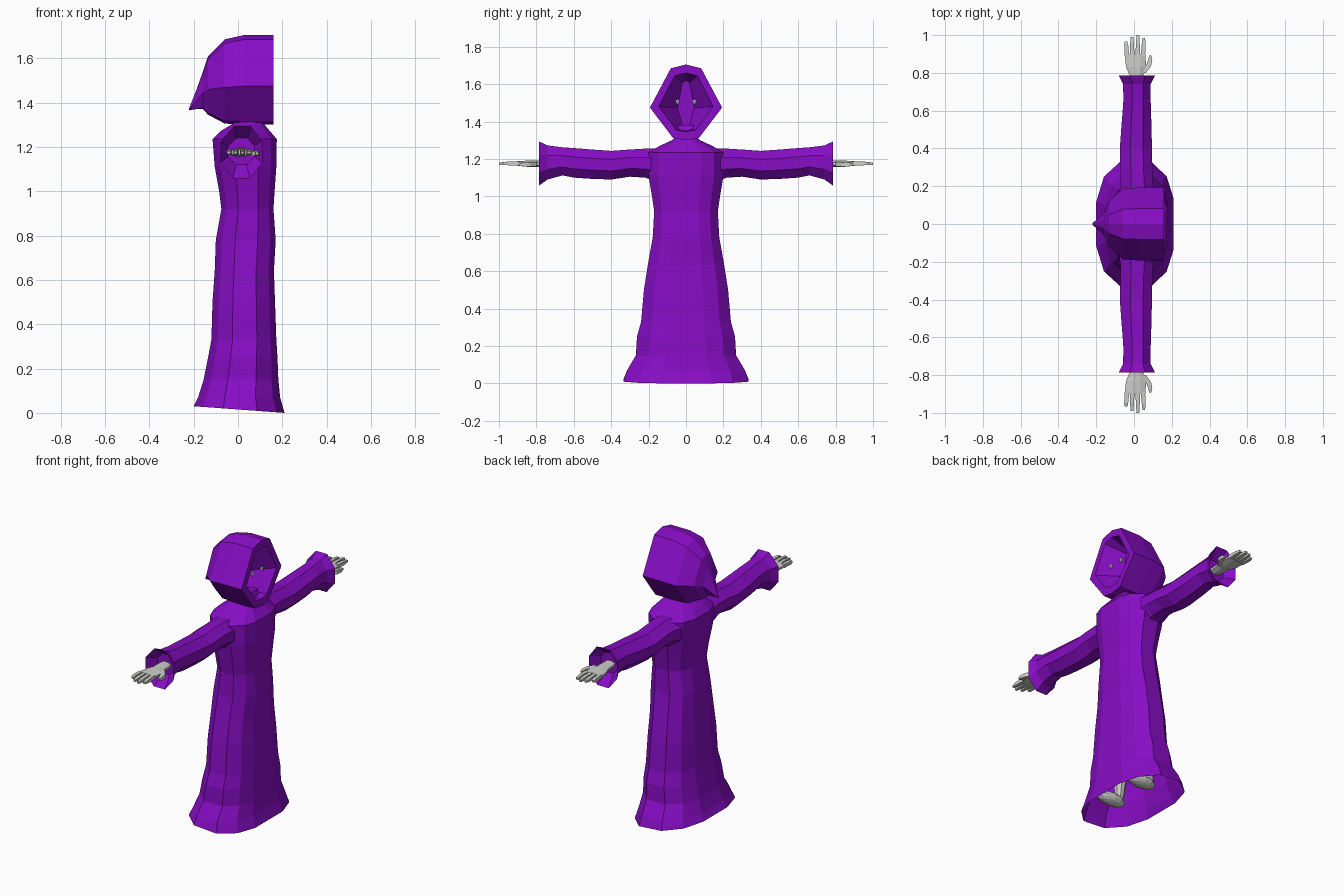
import bpy, bmesh
from mathutils import Matrix

cube = bpy.data.objects.get("Cube")
if cube:
    bpy.data.objects.remove(cube, do_unlink=True)


def material(name, rgb):
    m = bpy.data.materials.new(name)
    m.use_nodes = True
    m.diffuse_color = (*rgb, 1)
    m.node_tree.nodes["Principled BSDF"].inputs["Base Color"].default_value = (*rgb, 1)
    return m


PURPLE = material("purple cloth", (0.245, 0.004, 0.56))
GREY = material("pale grey", (0.6, 0.6, 0.58))


def finish(name, bm, mat):
    bmesh.ops.recalc_face_normals(bm, faces=bm.faces)
    mesh = bpy.data.meshes.new(name)
    bm.to_mesh(mesh)
    bm.free()
    mesh.materials.append(mat)
    ob = bpy.data.objects.new(name, mesh)
    bpy.context.collection.objects.link(ob)
    return ob


def loft(name, rings, mat, cap_start=False, cap_end=False):
    """Skin a row of equal-length point rings."""
    bm = bmesh.new()
    rows = [[bm.verts.new(p) for p in ring] for ring in rings]
    n = len(rows[0])
    for a, b in zip(rows, rows[1:]):
        for i in range(n):
            j = (i + 1) % n
            bm.faces.new((a[i], a[j], b[j], b[i]))
    if cap_start:
        bm.faces.new(rows[0])
    if cap_end:
        bm.faces.new(rows[-1])
    return finish(name, bm, mat)


def ellipsoid(name, loc, size, mat, u=12, v=8):
    bm = bmesh.new()
    bmesh.ops.create_uvsphere(bm, u_segments=u, v_segments=v, radius=1,
                              matrix=Matrix.Translation(loc) @ Matrix.Diagonal((*size, 1)))
    return finish(name, bm, mat)


# Robe: faceted cross-section, flat front and back panels
half = [(1, 0), (1, .4), (.82, .75), (.4, 1), (-.35, 1), (-.8, .75), (-1, .35), (-1, 0)]
section = half + [(x, -y) for x, y in half[-2:0:-1]]
robe = [  # z, back x, front x, half width
    (.015, -.2, .21, .335), (.07, -.18, .19, .315), (.15, -.155, .182, .268),
    (.25, -.135, .178, .262), (.33, -.12, .173, .24), (.5, -.115, .167, .225),
    (.64, -.105, .162, .203), (.78, -.1, .17, .178), (.92, -.075, .16, .17),
    (1.0, -.085, .165, .182), (1.11, -.105, .173, .2), (1.235, -.115, .175, .2),
    (1.27, -.08, .145, .14), (1.3, -.03, .12, .075), (1.315, -.015, .115, .06),
    (1.335, -.02, .13, .075), (1.38, 0, .11, .06)]
rings = []
for z, x0, x1, hy in robe:
    tilt = .015 if z < .05 else 0
    rings.append([((x0 + x1) / 2 + u * (x1 - x0) / 2, v * hy, z - u * tilt)
                  for u, v in section])
loft("robe", rings, PURPLE, cap_end=True)

# Hood: straight box section, collapsing to a drooping point behind
hood_half = [(0, 1), (.42, .95), (1, .43), (.36, .03), (0, 0)]
hood_section = hood_half + [(-a, b) for a, b in hood_half[-2:0:-1]]


def hood_ring(x, hy, z0, z1):
    return [(x, a * hy, z0 + b * (z1 - z0)) for a, b in hood_section]


loft("hood", [hood_ring(*r) for r in [
    (.04, .045, 1.36, 1.62), (.16, .145, 1.345, 1.66), (.16, .193, 1.3, 1.705),
    (.03, .193, 1.3, 1.705), (-.06, .187, 1.305, 1.685), (-.135, .115, 1.345, 1.61),
    (-.158, .06, 1.37, 1.54), (-.19, .03, 1.37, 1.45), (-.22, .004, 1.365, 1.375)]],
    PURPLE, cap_start=True, cap_end=True)

# Sleeve: eight-sided tube with a flared, hollow cuff
octagon = [(1, .4), (.45, 1), (-.35, 1), (-1, .4), (-1, -.4), (-.4, -1), (.4, -1), (1, -.4)]
sleeve = [  # y, x0, x1, z0, z1
    (.16, -.08, .11, 1.08, 1.255), (.22, -.07, .1, 1.1, 1.255), (.3, -.072, .097, 1.105, 1.25),
    (.4, -.075, .095, 1.09, 1.243), (.5, -.068, .093, 1.093, 1.25),
    (.6, -.06, .09, 1.1, 1.258), (.66, -.056, .088, 1.112, 1.262),
    (.74, -.058, .088, 1.09, 1.272), (.785, -.08, .11, 1.058, 1.293),
    (.72, -.045, .075, 1.12, 1.24)]


def oct_ring(s, y, x0, x1, z0, z1):
    return [((x0 + x1) / 2 + u * (x1 - x0) / 2, s * y, (z0 + z1) / 2 + v * (z1 - z0) / 2)
            for u, v in octagon]


def box_ring(s, y, x, z, hx, hz):
    return [(x + a * hx, s * y, z + b * hz) for a, b in ((-1, -1), (1, -1), (1, 1), (-1, 1))]


for side, s in (("left", 1), ("right", -1)):
    loft(side + "_sleeve", [oct_ring(s, *r) for r in sleeve], PURPLE, cap_end=True)

    # Hand: palm, four fingers, thumb
    loft(side + "_palm", [oct_ring(s, *r) for r in [
        (.68, -.02, .045, 1.155, 1.195), (.79, -.025, .05, 1.158, 1.192),
        (.83, -.042, .065, 1.156, 1.192), (.9, -.05, .06, 1.163, 1.188)]],
        GREY, True, True)
    for i, tip in enumerate((.965, .99, 1.0, .985)):
        x = -.037 + i * .028
        spread = (i - 1.5) * .003
        loft(f"{side}_finger_{i + 1}", [box_ring(s, *r) for r in [
            (.89, x, 1.176, .0115, .011), (.95, x + spread, 1.176, .0105, .010),
            (tip, x + spread, 1.174, .007, .006)]], GREY, True, True)
    loft(side + "_thumb", [box_ring(s, *r) for r in [
        (.8, .045, 1.172, .018, .013), (.835, .076, 1.17, .014, .012),
        (.87, .086, 1.17, .011, .01), (.892, .086, 1.17, .006, .006)]], GREY, True, True)

    # Eye, shoe and lower leg
    ellipsoid(side + "_eye", (.13, s * .045, 1.505), (.01, .012, .014), GREY, 8, 6)
    ellipsoid(side + "_shoe", (.06, s * .13, .07), (.1, .045, .035), GREY)
    loft(side + "_leg", [[(u * r, s * y + v * r, z) for u, v in octagon]
                         for z, y, r in ((.07, .13, .022), (.2, .12, .035), (.5, .08, .04))],
         GREY, True, True)
